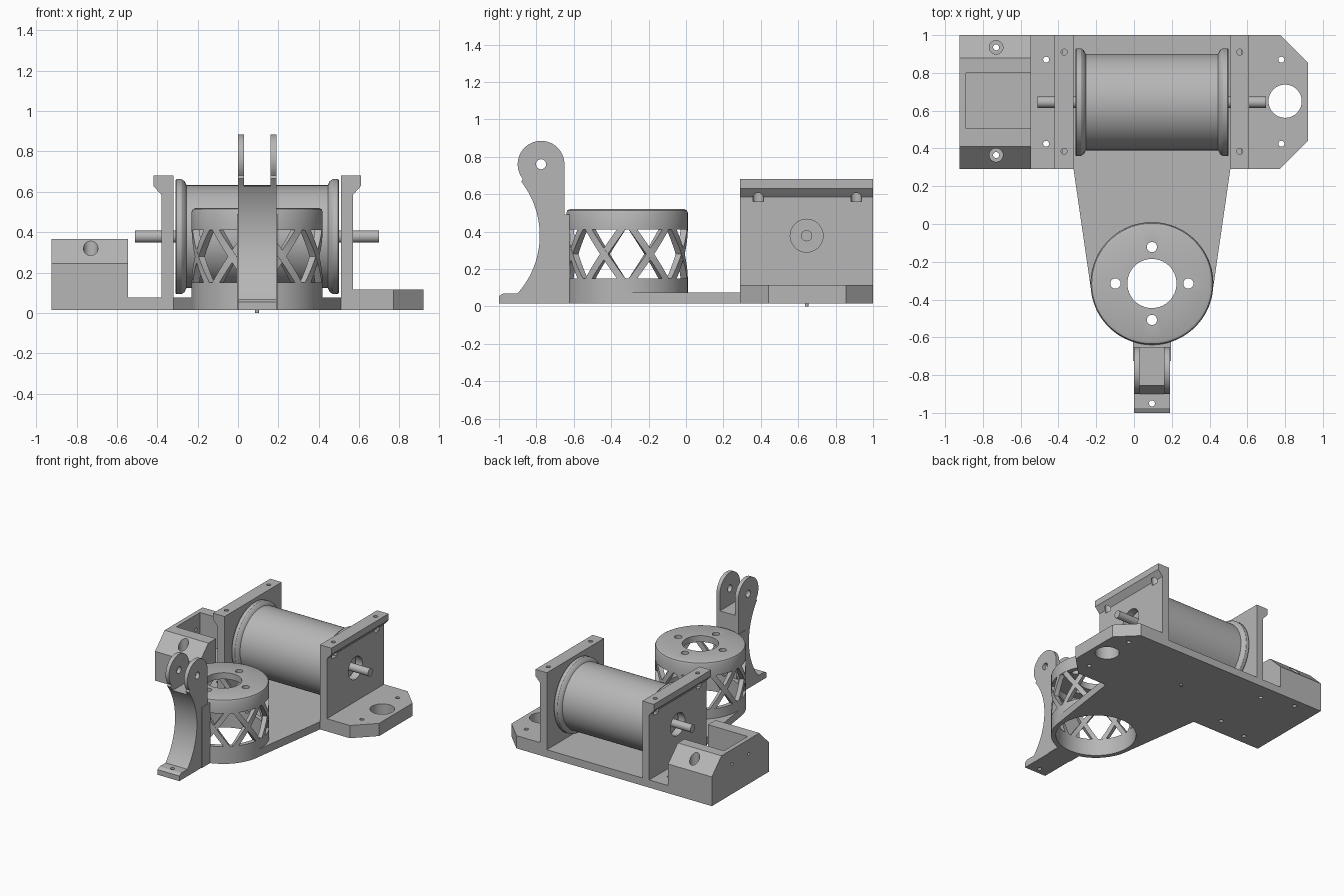
import bpy, bmesh, math
from mathutils import Matrix, Vector

if "Cube" in bpy.data.objects:
    bpy.data.objects.remove(bpy.data.objects["Cube"])

grey = bpy.data.materials.new("plain grey")
grey.use_nodes = True
GREY = (0.47, 0.47, 0.47, 1)
grey.diffuse_color = GREY
grey.node_tree.nodes["Principled BSDF"].inputs["Base Color"].default_value = GREY

MID = 0.095            # shared centre line in x
AXLE = (0.645, 0.378)  # drum axis in y, z
RING = (MID, -0.315)   # cage centre in x, y
FLOOR = 0.015


def finish(name, bm):
    bmesh.ops.recalc_face_normals(bm, faces=bm.faces)
    mesh = bpy.data.meshes.new(name)
    bm.to_mesh(mesh)
    bm.free()
    mesh.materials.append(grey)
    obj = bpy.data.objects.new(name, mesh)
    bpy.context.collection.objects.link(obj)
    return obj


def prism(name, pts, axis, lo, hi):
    """Extrude a 2D outline along x (pts are y, z), y (x, z) or z (x, y)."""
    place = {"x": lambda a, b, h: (h, a, b),
             "y": lambda a, b, h: (a, h, b),
             "z": lambda a, b, h: (a, b, h)}[axis]
    bm = bmesh.new()
    low = [bm.verts.new(place(a, b, lo)) for a, b in pts]
    high = [bm.verts.new(place(a, b, hi)) for a, b in pts]
    bm.faces.new(low)
    bm.faces.new(high)
    n = len(pts)
    for i in range(n):
        j = (i + 1) % n
        bm.faces.new((low[i], low[j], high[j], high[i]))
    return finish(name, bm)


def arc(centre, r, start, end, steps):
    angles = [math.radians(start + (end - start) * i / steps) for i in range(steps + 1)]
    return [(centre[0] + r * math.cos(a), centre[1] + r * math.sin(a)) for a in angles]


def rod(name, centre, r, axis, lo, hi, sides=32):
    return prism(name, arc(centre, r, 0, 360, sides)[:-1], axis, lo, hi)


def box(name, x0, x1, y0, y1, z0, z1):
    return prism(name, [(x0, y0), (x1, y0), (x1, y1), (x0, y1)], "z", z0, z1)


def lathe(name, profile, matrix, steps=72):
    """Revolve a closed (radius, height) outline."""
    bm = bmesh.new()
    rings = [[bm.verts.new(matrix @ Vector((r * math.cos(t), r * math.sin(t), h)))
              for r, h in profile]
             for t in (math.tau * i / steps for i in range(steps))]
    n = len(profile)
    for i in range(steps):
        a, b = rings[i], rings[(i + 1) % steps]
        for k in range(n):
            m = (k + 1) % n
            bm.faces.new((a[k], b[k], b[m], a[m]))
    return finish(name, bm)


def cut(obj, *cutters):
    for c in cutters:
        c.hide_render = True
        mod = obj.modifiers.new("cut", "BOOLEAN")
        mod.operation, mod.solver, mod.object = "DIFFERENCE", "EXACT", c
        bpy.context.view_layer.objects.active = obj
        bpy.ops.object.modifier_apply(modifier=mod.name)
        bpy.data.objects.remove(c)


# Base plate and the tapered tongue under the cage
plate = box("base_plate", -0.55, 0.51, 0.29, 1, FLOOR, 0.075)
cut(plate, *[rod("hole", (-0.465, y), 0.016, "z", -0.1, 0.2, 16) for y in (0.425, 0.87)])
tongue = prism("base_tongue", [(-0.32, 0.29)] + arc(RING, 0.324, 188, 352, 32) + [(0.51, 0.29)],
               "z", FLOOR, 0.075)
cut(tongue, rod("hole", RING, 0.291, "z", -0.1, 0.2, 72))
rod("locating_pin", (MID, 0.645), 0.01, "z", 0, 0.03, 16)

# Thick side pad with clipped corners
pad = prism("side_pad", [(0.51, 0.29), (0.77, 0.29), (0.92, 0.44), (0.92, 0.855), (0.775, 1), (0.51, 1)],
            "z", FLOOR, 0.115)
cut(pad, rod("hole", (0.80, 0.65), 0.088, "z", -0.1, 0.3, 40),
    *[rod("hole", (0.78, y), 0.016, "z", -0.1, 0.3, 16) for y in (0.425, 0.87)])

# Side housing with sloped ends, open pocket and counterbored screws
housing = prism("side_housing", [(0.29, FLOOR), (1, FLOOR), (1, 0.245), (0.88, 0.365),
                                 (0.41, 0.365), (0.29, 0.245)], "x", -0.925, -0.545)
cut(housing, box("pocket", -0.89, -0.5, 0.505, 0.8, 0.12, 0.5))
for y in (0.365, 0.935):
    cut(housing, rod("bore", (-0.73, y), 0.036, "z", 0.2, 0.5),
        rod("hole", (-0.73, y), 0.016, "z", -0.1, 0.3, 16))
for y in (0.54, 0.75):
    cut(housing, rod("hole", (y, 0.25), 0.012, "x", -1, -0.8, 16))

# Mirrored uprights with flared tops
for side, label in ((-1, "right"), (1, "left")):
    outline = [(0.415, 0.06), (0.475, 0.06), (0.475, 0.585), (0.515, 0.63), (0.515, 0.68), (0.415, 0.68)]
    upright = prism(label + "_upright", [(MID + side * a, z) for a, z in outline], "y", 0.29, 1)
    cut(upright, rod("hole", AXLE, 0.088, "x", -1, 1, 40))
    for y in (0.385, 0.91):
        spot = (MID + side * 0.465, y)
        cut(upright, rod("bore", spot, 0.03, "z", 0.56, 0.635, 24),
            rod("hole", spot, 0.016, "z", 0.6, 0.8, 16))

# Drum with rims, on its shaft
drum_half = [(0.28, 0.405), (0.285, 0.4), (0.285, 0.375), (0.275, 0.36), (0.255, 0.35)]
drum_profile = [(0.025, 0.405)] + drum_half
drum_profile += [(r, -h) for r, h in reversed(drum_profile)]
lathe("drum", drum_profile,
      Matrix.Translation((MID, AXLE[0], AXLE[1])) @ Matrix.Rotation(math.pi / 2, 4, "Y"), 96)
rod("drum_shaft", AXLE, 0.03, "x", -0.51, 0.70)

# Cage: lower ring, drilled cap and crossing struts
at_ring = Matrix.Translation((RING[0], RING[1], 0))
OUT, INN = 0.325, 0.29
lathe("cage_lower_ring", [(INN, FLOOR), (OUT, FLOOR), (OUT, 0.15), (INN, 0.15)], at_ring)
cap = lathe("cage_cap", [(0.13, 0.47), (INN, 0.47), (INN, 0.41), (OUT, 0.41), (OUT, 0.5),
                         (0.319, 0.514), (0.305, 0.52), (0.13, 0.52)], at_ring)
for k in range(4):
    a = k * math.pi / 2
    spot = (RING[0] + 0.193 * math.cos(a), RING[1] + 0.193 * math.sin(a))
    cut(cap, rod("hole", spot, 0.027, "z", 0.3, 0.7, 20))


def strut(bm, middle, twist, width, steps=8):
    previous = None
    for i in range(steps + 1):
        t = i / steps
        a = middle + twist * (t - 0.5)
        z = 0.148 + 0.264 * t
        ring = [bm.verts.new((RING[0] + r * math.cos(a + s * width),
                              RING[1] + r * math.sin(a + s * width), z))
                for r, s in ((INN, -0.5), (OUT, -0.5), (OUT, 0.5), (INN, 0.5))]
        if previous:
            for k in range(4):
                m = (k + 1) % 4
                bm.faces.new((previous[k], previous[m], ring[m], ring[k]))
        if i in (0, steps):
            bm.faces.new(ring)
        previous = ring


lattice = bmesh.new()
for k in range(8):
    for way in (-1, 1):
        strut(lattice, math.radians(22.5 + 45 * k), way * math.radians(34), math.radians(8))
finish("cage_struts", lattice)

# Front arm: foot, concave front, forked round top
lobe = (-0.775, 0.76)
profile = [(-0.65, FLOOR), (-1, FLOOR), (-1, 0.055), (-0.975, 0.07)]
profile += arc((-1.248, 0.38), 0.466, -41.7, 38, 24)
profile += arc(lobe, 0.125, 219, 0, 32)
arm = prism("front_arm", profile, "x", 0, 0.19)
cut(arm, box("slot", 0.03, 0.16, -1.1, -0.5, 0.63, 1),
    rod("hole", lobe, 0.027, "x", -0.2, 0.4, 24),
    rod("hole", (MID, -0.95), 0.016, "z", -0.1, 0.2, 16))
box("arm_mount_block", -0.005, 0.195, -0.725, -0.62, FLOOR, 0.49)

# Round surfaces smooth, edges crisp
for obj in bpy.context.scene.objects:
    obj.select_set(obj.type == "MESH")
    if obj.type == "MESH":
        bpy.context.view_layer.objects.active = obj
bpy.ops.object.shade_smooth_by_angle(angle=math.radians(30))
